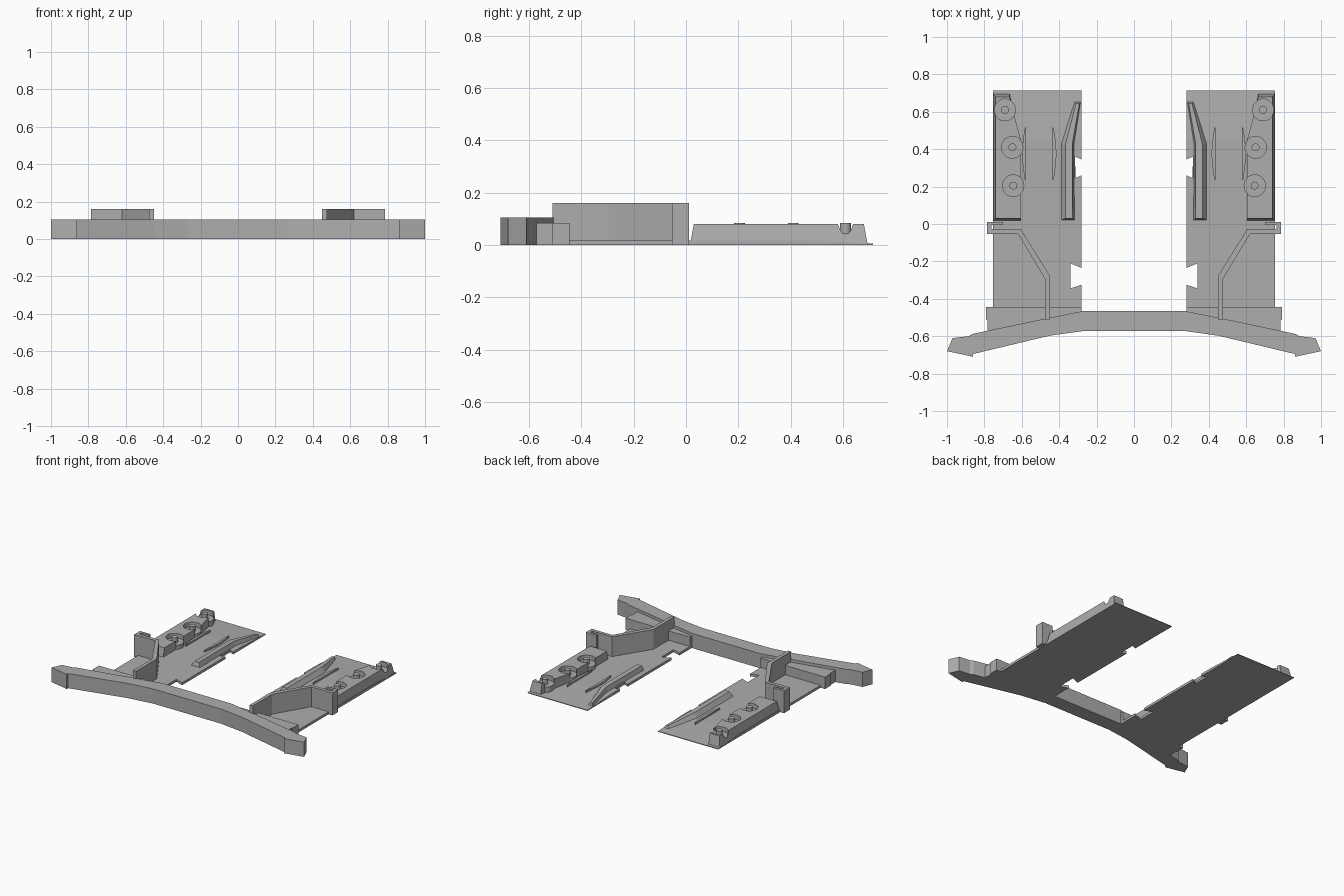
import bpy
import bmesh
import math

cube = bpy.data.objects.get("Cube")
if cube:
    bpy.data.objects.remove(cube, do_unlink=True)

grey = bpy.data.materials.new("plain grey")
grey.use_nodes = True
colour = (0.42, 0.42, 0.42, 1)
grey.diffuse_color = colour
grey.node_tree.nodes["Principled BSDF"].inputs["Base Color"].default_value = colour


def finish(name, bm, mirrored=True):
    bmesh.ops.recalc_face_normals(bm, faces=bm.faces)
    mesh = bpy.data.meshes.new(name)
    bm.to_mesh(mesh)
    bm.free()
    mesh.materials.append(grey)
    obj = bpy.data.objects.new(name, mesh)
    bpy.context.collection.objects.link(obj)
    if mirrored:
        obj.modifiers.new("mirror", 'MIRROR').use_mirror_merge = False
    return obj


def loft(bm, bottom, top, z0, heights):
    """Closed solid between two outlines; heights is one value or one per point."""
    if not isinstance(heights, list):
        heights = [heights] * len(top)
    low = [bm.verts.new((x, y, z0)) for x, y in bottom]
    high = [bm.verts.new((x, y, z)) for (x, y), z in zip(top, heights)]
    bm.faces.new(low)
    bm.faces.new(high)
    for i in range(len(low)):
        j = (i + 1) % len(low)
        bm.faces.new((low[i], low[j], high[j], high[i]))


def prism(name, outline, height, mirrored=True):
    bm = bmesh.new()
    loft(bm, outline, outline, 0, height)
    return finish(name, bm, mirrored)


def circle(centre, radius, count=32):
    return [(centre[0] + radius * math.cos(math.tau * i / count),
             centre[1] + radius * math.sin(math.tau * i / count)) for i in range(count)]


# Floor plates with dovetail notches, thinning toward the back edge
bm = bmesh.new()
plate = [(0.28, -0.5), (0.755, -0.5), (0.755, 0.715), (0.28, 0.715),
         (0.28, 0.345), (0.315, 0.36), (0.315, 0.245), (0.28, 0.26),
         (0.28, -0.235), (0.34, -0.21), (0.34, -0.345), (0.28, -0.325)]
loft(bm, plate, plate, 0, 0.018)
bmesh.ops.bisect_plane(bm, geom=bm.verts[:] + bm.edges[:] + bm.faces[:],
                       plane_co=(0, 0.45, 0), plane_no=(0, 1, 0))
for v in bm.verts:
    if v.co.y > 0.7 and v.co.z > 0.01:
        v.co.z = 0.005
finish("floor_plate", bm)

# Swept front bumper with hooked tips
half = [(0.27, -0.465), (0.47, -0.505), (0.865, -0.588), (0.885, -0.60),
        (0.97, -0.61), (1.0, -0.68), (0.86, -0.71), (0.86, -0.695),
        (0.45, -0.597), (0.27, -0.572)]
prism("front_bumper", half + [(-x, y) for x, y in reversed(half)], 0.105, False)

# Blocks behind the bumper
prism("bumper_backing", [(0.28, -0.445), (0.79, -0.445), (0.79, -0.51), (0.783, -0.51),
                         (0.783, -0.575), (0.47, -0.515), (0.28, -0.48)], 0.085)

# Tall bent wall ending in a hooked post
prism("bent_wall", [(0.45, -0.51), (0.475, -0.51), (0.475, -0.295), (0.62, -0.053),
                    (0.785, -0.053), (0.785, 0.012), (0.70, 0.012), (0.70, -0.006),
                    (0.762, -0.006), (0.762, -0.028), (0.605, -0.028), (0.45, -0.275)], 0.16)

# Outer rail with round pockets
pockets = [(0.69, 0.61), (0.65, 0.41), (0.645, 0.205)]
bm = bmesh.new()
loft(bm, [(0.605, 0.015), (0.755, 0.015), (0.755, 0.695), (0.665, 0.695), (0.64, 0.58), (0.605, 0.45)],
     [(0.605, 0.03), (0.74, 0.03), (0.74, 0.68), (0.665, 0.68), (0.64, 0.58), (0.605, 0.45)], 0, 0.08)
rail = finish("outer_rail", bm, False)
bm = bmesh.new()
for p in pockets:
    loft(bm, circle(p, 0.058), circle(p, 0.058), 0.045, 0.2)
cutter = finish("pocket_cutter", bm, False)
cutter.hide_render = True
cut = rail.modifiers.new("pockets", 'BOOLEAN')
cut.operation = 'DIFFERENCE'
cut.solver = 'EXACT'
cut.object = cutter
bpy.context.view_layer.update()
rail.data = bpy.data.meshes.new_from_object(
    rail.evaluated_get(bpy.context.evaluated_depsgraph_get()))
rail.modifiers.clear()
bpy.data.objects.remove(cutter, do_unlink=True)
rail.modifiers.new("mirror", 'MIRROR').use_mirror_merge = False

# Washer seats and centre pins
for name, radius, height in (("washer_seat", 0.0585, 0.047), ("centre_pin", 0.021, 0.084)):
    bm = bmesh.new()
    for p in pockets:
        loft(bm, circle(p, radius), circle(p, radius), 0, height)
    finish(name, bm)

# Bent inner ridge, lower toward the back
bm = bmesh.new()
loft(bm, [(0.312, 0.018), (0.40, 0.018), (0.40, 0.43), (0.32, 0.655), (0.283, 0.655), (0.315, 0.43)],
     [(0.33, 0.03), (0.365, 0.03), (0.365, 0.43), (0.31, 0.645), (0.292, 0.645), (0.33, 0.43)],
     0, [0.05, 0.05, 0.05, 0.025, 0.025, 0.05])
finish("inner_ridge", bm)

# Slim crescent ribs flanking the channel
bm = bmesh.new()
for x, bow in ((0.43, -0.015), (0.583, 0.015)):
    steps = [i / 8 for i in range(9)]
    rib = [(x + bow * math.sin(math.pi * t), 0.235 + 0.28 * t) for t in steps]
    back = [(x - bow * 0.3, y) for _, y in reversed(rib)]
    loft(bm, rib + back, rib + back, 0, 0.03)
finish("crescent_rib", bm)
